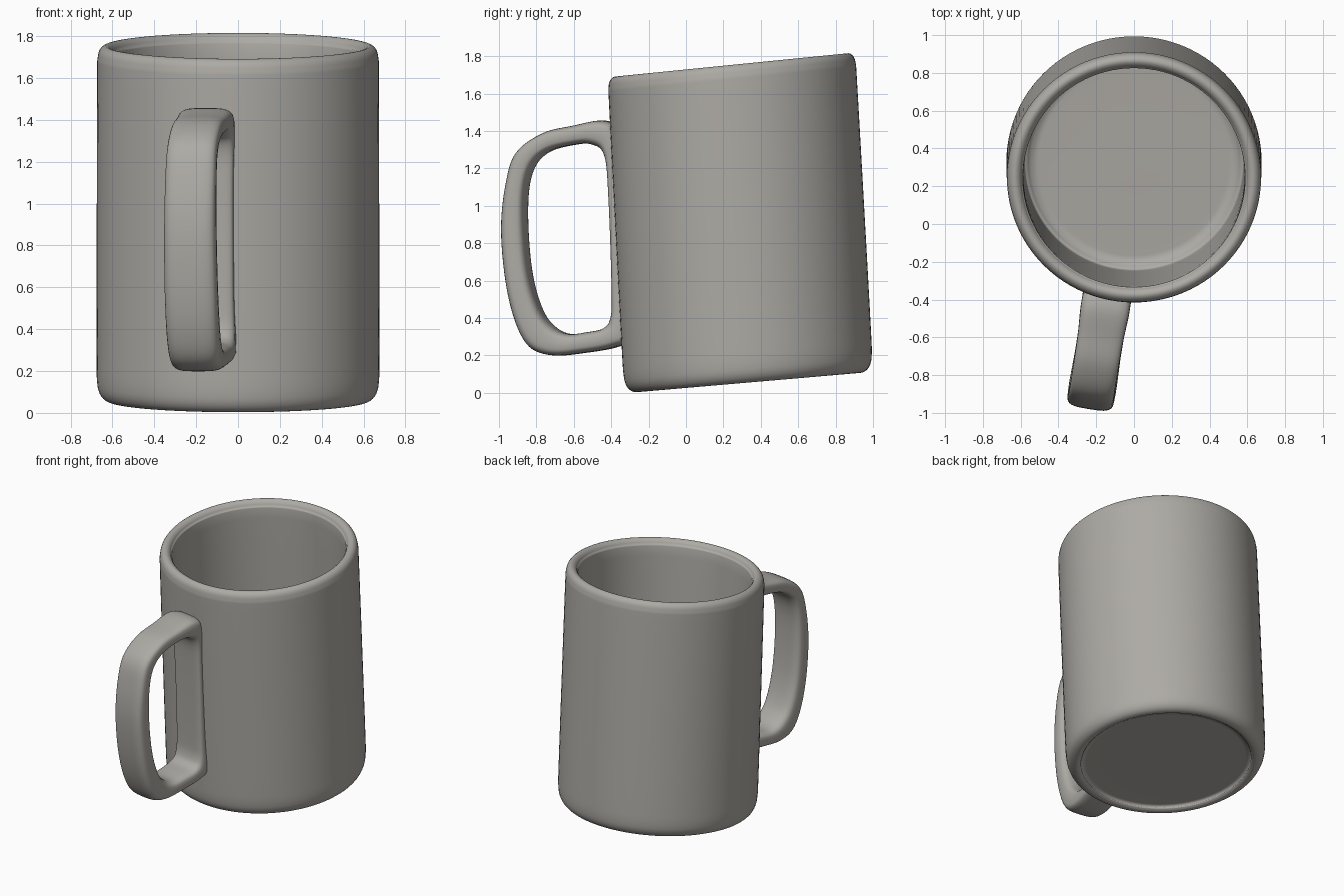
import bpy, bmesh, math
from mathutils import Vector

if "Cube" in bpy.data.objects:
    bpy.data.objects.remove(bpy.data.objects["Cube"])

clay = bpy.data.materials.new("warm grey glaze")
clay.diffuse_color = (0.42, 0.405, 0.375, 1)
clay.use_nodes = True
clay.node_tree.nodes["Principled BSDF"].inputs["Base Color"].default_value = clay.diffuse_color


def catmull(pts, closed, steps):
    """Smooth curve through points of any dimension."""
    n, out = len(pts), []
    pick = (lambda i: pts[i % n]) if closed else (lambda i: pts[max(0, min(n - 1, i))])
    for i in range(n if closed else n - 1):
        p = [pick(i + k) for k in (-1, 0, 1, 2)]
        for s in range(steps):
            t = s / steps
            out.append([0.5 * (2 * b + (c - a) * t + (2 * a - 5 * b + 4 * c - d) * t * t
                               + (3 * b - a - 3 * c + d) * t ** 3) for a, b, c, d in zip(*p)])
    if not closed:
        out.append(list(pts[-1]))
    return out


def loft(name, rings, close_path):
    """Skin a list of closed rings; open paths get end caps."""
    bm = bmesh.new()
    vs = [[bm.verts.new(p) for p in r] for r in rings]
    m, n = len(rings), len(rings[0])
    for i in range(m if close_path else m - 1):
        a, b = vs[i], vs[(i + 1) % m]
        for j in range(n):
            k = (j + 1) % n
            bm.faces.new((a[j], a[k], b[k], b[j]))
    if not close_path:
        bm.faces.new(vs[0])
        bm.faces.new(vs[-1])
    bmesh.ops.recalc_face_normals(bm, faces=bm.faces)
    me = bpy.data.meshes.new(name)
    bm.to_mesh(me)
    bm.free()
    me.materials.append(clay)
    me.shade_smooth()
    ob = bpy.data.objects.new(name, me)
    bpy.context.collection.objects.link(ob)
    return ob


# mug body: one profile from underside, up the wall, over the rim, to the floor
profile = [(0.02, 0.02), (0.54, 0.02), (0.575, 0.012), (0.60, 0.0), (0.635, 0.008),
           (0.662, 0.04), (0.674, 0.10), (0.676, 0.25), (0.675, 0.9), (0.673, 1.55),
           (0.671, 1.64), (0.660, 1.68), (0.635, 1.698), (0.61, 1.69), (0.593, 1.66),
           (0.587, 1.58), (0.585, 0.9), (0.582, 0.22), (0.57, 0.14), (0.53, 0.105),
           (0.45, 0.10), (0.02, 0.10)]


def lean(r, h, a):
    """Ring point of the slightly leaning mug."""
    x, y = r * math.cos(a), r * math.sin(a)
    return (x, 0.335 + 0.985 * y - 0.054 * h, 0.055 + h + y * (0.085 + 0.008 * h))


SEG = 96
loft("mug_body", [[lean(r, h, 2 * math.pi * j / SEG) for j in range(SEG)]
                  for r, h in catmull(profile, False, 3)], False)

# handle: D-shaped loop as (outer y, outer z, inner y, inner z, half width)
pairs = [(-0.43, 1.455, -0.50, 1.328, 0.130), (-0.60, 1.428, -0.60, 1.325, 0.122),
         (-0.76, 1.388, -0.73, 1.290, 0.120), (-0.90, 1.285, -0.81, 1.215, 0.120),
         (-0.955, 1.12, -0.848, 1.08, 0.122), (-0.98, 0.88, -0.850, 0.86, 0.124),
         (-0.957, 0.60, -0.825, 0.62, 0.126), (-0.905, 0.38, -0.770, 0.44, 0.126),
         (-0.83, 0.245, -0.70, 0.350, 0.124), (-0.71, 0.20, -0.62, 0.315, 0.122),
         (-0.55, 0.212, -0.52, 0.325, 0.124), (-0.37, 0.245, -0.435, 0.345, 0.130),
         (-0.30, 0.30, -0.395, 0.40, 0.128), (-0.315, 0.55, -0.388, 0.55, 0.120),
         (-0.34, 1.05, -0.405, 1.05, 0.120), (-0.355, 1.38, -0.428, 1.27, 0.128)]
side = Vector((0.987, -0.16, 0))


def section(oy, oz, iy, iz, w, n=28, power=0.55):
    """Rounded rectangle between an outer and an inner point."""
    at = lambda y, z: Vector((-0.145 + 0.16 * (y + 0.4), y, z))
    o, i = at(oy, oz), at(iy, iz)
    mid, half = (o + i) / 2, (o - i) / 2
    f = lambda v: math.copysign(abs(v) ** power, v)
    return [mid + half * f(math.cos(2 * math.pi * k / n))
            + side * w * f(math.sin(2 * math.pi * k / n)) for k in range(n)]


loft("handle", [section(*p) for p in catmull(pairs, True, 6)], True)
